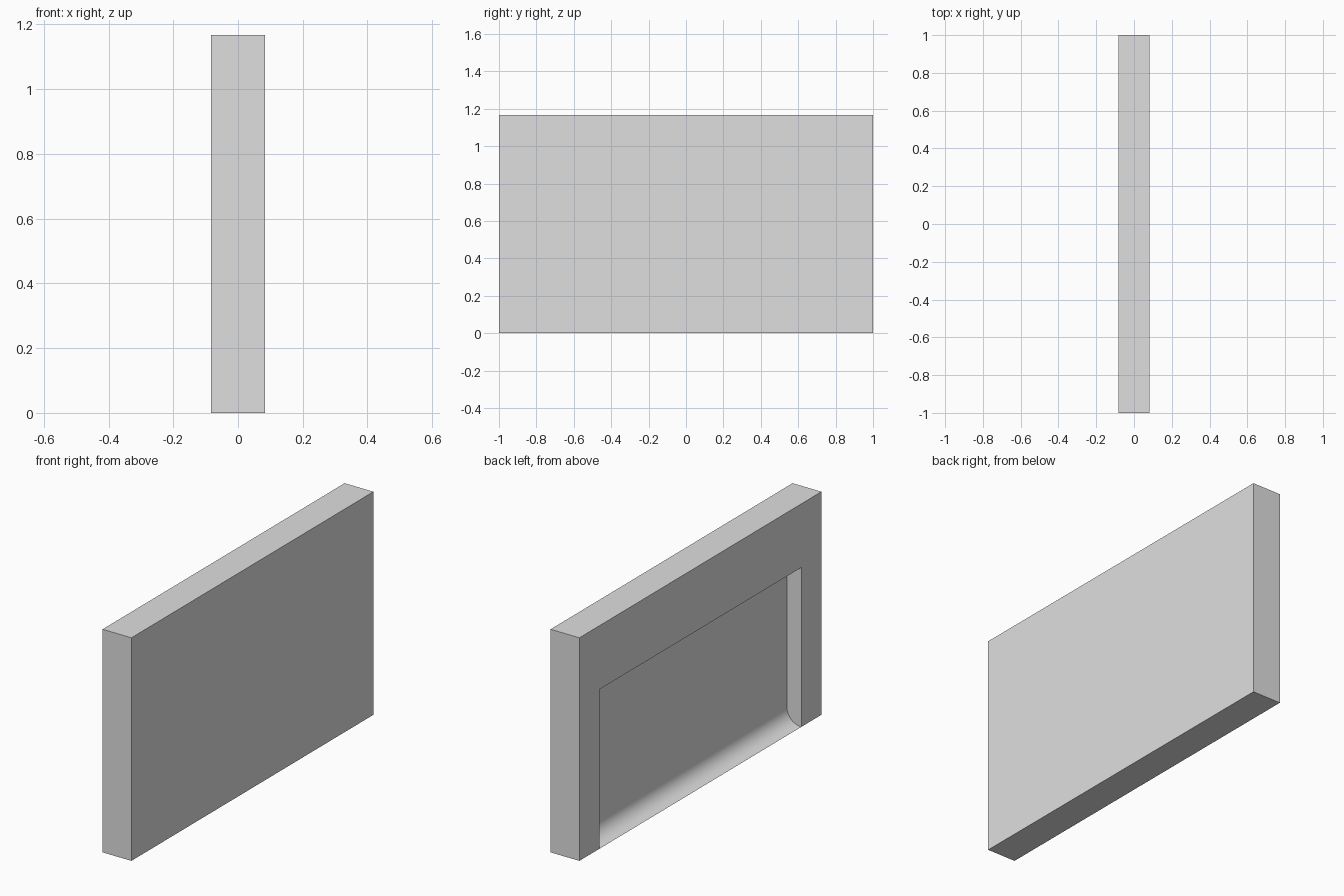
import bpy, bmesh, math

if "Cube" in bpy.data.objects:
    bpy.data.objects.remove(bpy.data.objects["Cube"])

T = 1 / 12      # half thickness, also recess depth and cove radius
H = 7 / 6       # panel height
W = 5 / 6       # recess half width
O = 5 / 6       # recess height
SEG = 10

grey = bpy.data.materials.new("light grey")
grey.diffuse_color = (0.74, 0.74, 0.74, 1)
grey.use_nodes = True
grey.node_tree.nodes["Principled BSDF"].inputs["Base Color"].default_value = grey.diffuse_color

bm = bmesh.new()


def face(*pts):
    return bm.faces.new([bm.verts.new(p) for p in pts])


# Outer slab: broad face, top, ends, underside
face((T, -1, 0), (T, 1, 0), (T, 1, H), (T, -1, H))
face((-T, -1, H), (T, -1, H), (T, 1, H), (-T, 1, H))
for y in (-1, 1):
    face((-T, y, 0), (T, y, 0), (T, y, H), (-T, y, H))
face((-T, -1, 0), (-T, -W, 0), (-T, W, 0), (-T, 1, 0), (T, 1, 0), (T, -1, 0))

# Frame around the recess on the -x side
rim = [(-1, 0), (-1, H), (1, H), (1, 0), (W, 0), (W, O), (-W, O), (-W, 0)]
face(*[(-T, y, z) for y, z in rim])

# Recess profile: coved floor, back wall, ceiling
prof = []
for i in range(SEG + 1):
    a = math.pi / 2 * i / SEG
    prof.append((-T + T * math.sin(a), T - T * math.cos(a)))
prof += [(0, O), (-T, O)]
for i, ((x0, z0), (x1, z1)) in enumerate(zip(prof, prof[1:])):
    face((x0, -W, z0), (x0, W, z0), (x1, W, z1), (x1, -W, z1))
for y in (-W, W):
    face(*[(x, y, z) for x, z in prof])

bmesh.ops.remove_doubles(bm, verts=bm.verts, dist=1e-5)
bmesh.ops.recalc_face_normals(bm, faces=bm.faces)

mesh = bpy.data.meshes.new("recessed_panel")
bm.to_mesh(mesh)
bm.free()
mesh.materials.append(grey)
panel = bpy.data.objects.new("recessed_panel", mesh)
bpy.context.collection.objects.link(panel)

# Smooth cove, crisp corners
bpy.context.view_layer.objects.active = panel
panel.select_set(True)
bpy.ops.object.shade_smooth_by_angle(angle=math.radians(30))
